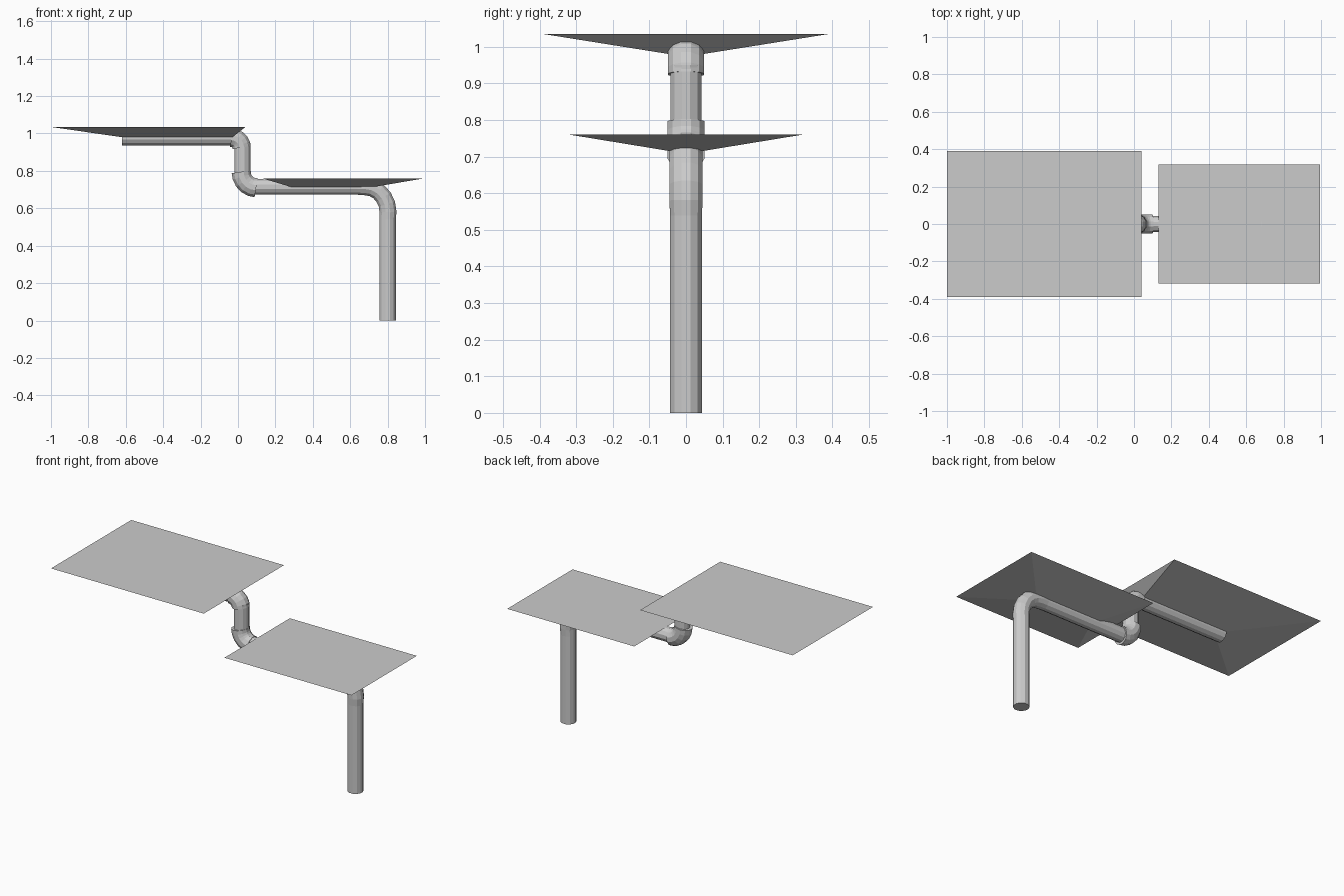
import bpy, bmesh, math
from mathutils import Vector

if "Cube" in bpy.data.objects:
    bpy.data.objects.remove(bpy.data.objects["Cube"])

SIDES = 12


def finish(bm, name):
    bmesh.ops.recalc_face_normals(bm, faces=bm.faces)
    me = bpy.data.meshes.new(name)
    bm.to_mesh(me)
    bm.free()
    ob = bpy.data.objects.new(name, me)
    bpy.context.collection.objects.link(ob)
    return ob


def pipe(name, path):
    """Sweep a ring along (x, z, radius) points in the y = 0 plane."""
    bm = bmesh.new()
    pts = [Vector((x, 0, z)) for x, z, r in path]
    rings = []
    for i, p in enumerate(pts):
        a = (p - pts[i - 1]).normalized() if i else Vector()
        b = (pts[i + 1] - p).normalized() if i < len(pts) - 1 else Vector()
        t = (a + b).normalized()
        side = Vector((-t.z, 0, t.x))
        ring = []
        for k in range(SIDES):
            ang = 2 * math.pi * (k + 0.5) / SIDES
            off = side * math.cos(ang) + Vector((0, 1, 0)) * math.sin(ang)
            ring.append(bm.verts.new(p + off * path[i][2]))
        rings.append(ring)
    for r0, r1 in zip(rings, rings[1:]):
        for k in range(SIDES):
            j = (k + 1) % SIDES
            bm.faces.new((r0[k], r0[j], r1[j], r1[k]))
    bm.faces.new(rings[0])
    bm.faces.new(rings[-1])
    return finish(bm, name)


def arc(cx, cz, rx, rz, a0, a1, r, n=5):
    out = []
    for i in range(n + 1):
        a = math.radians(a0 + (a1 - a0) * i / n)
        out.append((cx + rx * math.cos(a), cz + rz * math.sin(a), r))
    return out


def panel(name, top, bottom, z_top, z_bottom):
    """Flat slab whose underside slopes in to the pipe; rects are x0, x1, half width."""
    bm = bmesh.new()
    rings = []
    for (x0, x1, w), z in ((top, z_top), (bottom, z_bottom)):
        rings.append([bm.verts.new(c) for c in
                      ((x0, -w, z), (x1, -w, z), (x1, w, z), (x0, w, z))])
    for ring in rings:
        bm.faces.new(ring)
    for k in range(4):
        j = (k + 1) % 4
        bm.faces.new((rings[0][k], rings[0][j], rings[1][j], rings[1][k]))
    return finish(bm, name)


# Roof panels
panel("upper_panel", (-1.0, 0.04, 0.39), (-0.62, -0.03, 0.045), 1.035, 0.98)
panel("lower_panel", (0.13, 0.995, 0.318), (0.28, 0.73, 0.043), 0.76, 0.715)

# Leg with its bend into the lower beam
pipe("leg_and_lower_beam",
     [(0.80, 0, 0.045), (0.80, 0.54, 0.045)]
     + arc(0.68, 0.58, 0.122, 0.135, 0, 90, 0.047)
     + [(0.64, 0.715, 0.044), (0.08, 0.715, 0.044)])

# Riser and upper beam
pipe("riser", [(0.024, 0.77, 0.044), (0.024, 0.95, 0.044)])
pipe("upper_beam", [(-0.62, 0.98, 0.045), (-0.03, 0.98, 0.045)])

# Elbow sleeves
pipe("upper_elbow", arc(-0.035, 0.925, 0.054, 0.052, 0, 90, 0.051))
pipe("lower_elbow", arc(0.097, 0.795, 0.08, 0.085, 180, 270, 0.053))
